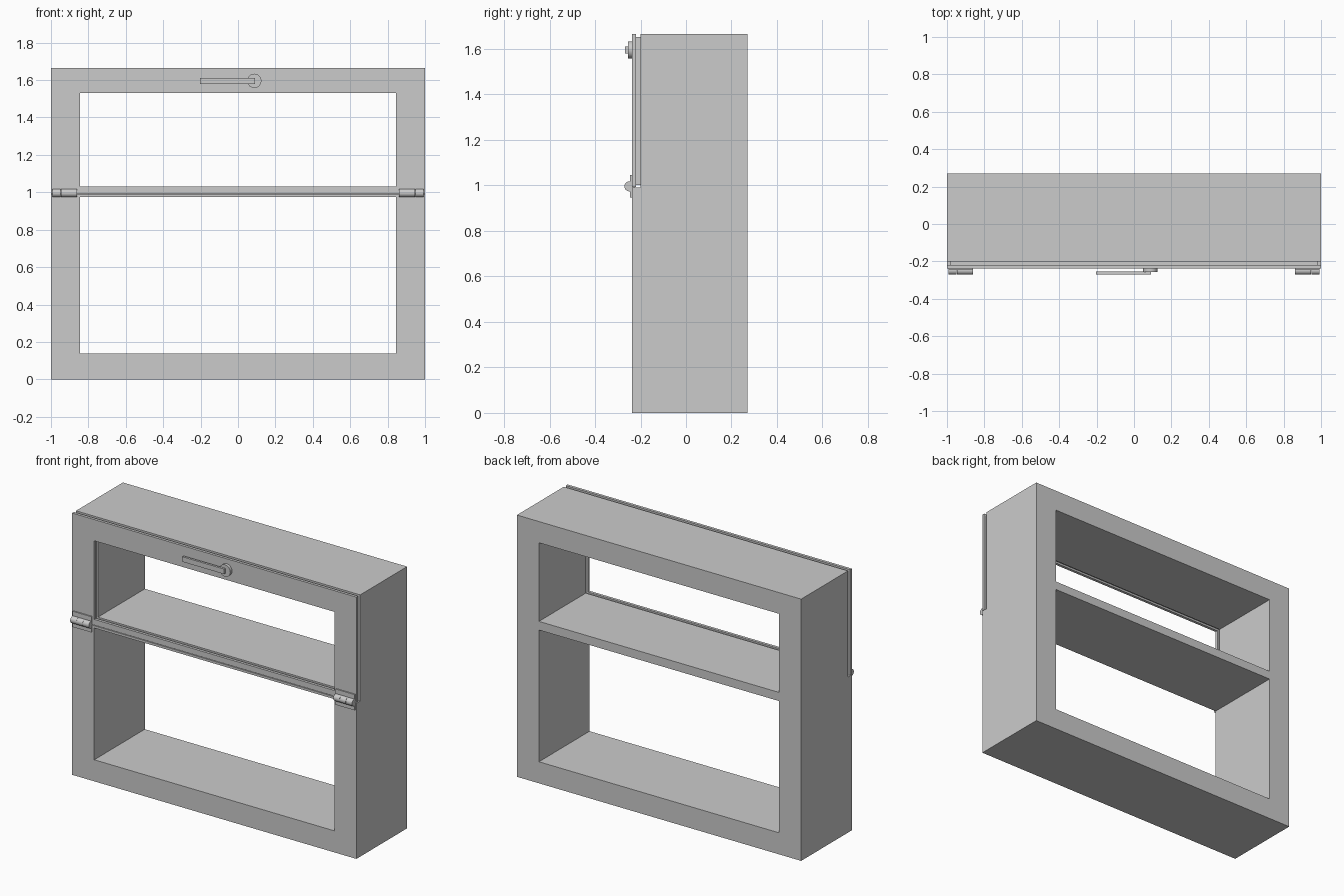
import bpy, bmesh, math
from mathutils import Matrix

if "Cube" in bpy.data.objects:
    bpy.data.objects.remove(bpy.data.objects["Cube"])

Y_FRONT, Y_SEAL, Y_BODY, Y_BACK = -0.238, -0.22, -0.20, 0.271


def add_object(name, bm):
    bmesh.ops.recalc_face_normals(bm, faces=bm.faces[:])
    mesh = bpy.data.meshes.new(name)
    bm.to_mesh(mesh)
    bm.free()
    ob = bpy.data.objects.new(name, mesh)
    bpy.context.collection.objects.link(ob)
    return ob


def panel(name, xs, zs, holes, y0, y1):
    """Grid panel in the xz plane with open cells, extruded along y."""
    bm = bmesh.new()
    v = [[bm.verts.new((x, y0, z)) for z in zs] for x in xs]
    for i in range(len(xs) - 1):
        for j in range(len(zs) - 1):
            if (i, j) not in holes:
                bm.faces.new((v[i][j], v[i + 1][j], v[i + 1][j + 1], v[i][j + 1]))
    ext = bmesh.ops.extrude_face_region(bm, geom=bm.faces[:], use_keep_orig=True)
    moved = [e for e in ext["geom"] if isinstance(e, bmesh.types.BMVert)]
    bmesh.ops.translate(bm, verts=moved, vec=(0, y1 - y0, 0))
    return add_object(name, bm)


def box(name, x, y, z):
    return panel(name, x, z, (), *y)


def cylinder(name, center, r, depth, axis, segments):
    bm = bmesh.new()
    rot = Matrix.Rotation(math.pi / 2, 4, 'Y' if axis == 'X' else 'X')
    bmesh.ops.create_cone(bm, cap_ends=True, segments=segments, radius1=r, radius2=r,
                          depth=depth, matrix=Matrix.Translation(center) @ rot)
    ob = add_object(name, bm)
    bpy.ops.object.select_all(action='DESELECT')
    ob.select_set(True)
    bpy.context.view_layer.objects.active = ob
    bpy.ops.object.shade_smooth_by_angle(angle=math.radians(40))
    return ob


# Main frame with two openings; the upper front is rebated for the sash
frame = panel("window_frame", (-1, -0.845, 0.845, 1), (0, 0.137, 0.975, 1.03, 1.53, 1.665),
              {(1, 1), (1, 3)}, Y_FRONT, Y_BACK)
cutter = box("rebate_cutter", (-1.1, 1.1), (-0.4, Y_BODY), (0.99, 1.8))
cutter.hide_render = True
mod = frame.modifiers.new("rebate", 'BOOLEAN')
mod.operation, mod.solver, mod.object = 'DIFFERENCE', 'EXACT', cutter
bpy.context.view_layer.objects.active = frame
bpy.ops.object.modifier_apply(modifier=mod.name)
bpy.data.objects.remove(cutter)

# Opening sash and the inset seal behind it
panel("sash", (-1, -0.845, 0.845, 1), (0.994, 1.03, 1.53, 1.665), {(1, 1)}, Y_FRONT, Y_SEAL)
panel("sash_seal", (-0.985, -0.857, 0.857, 0.985), (1.003, 1.02, 1.542, 1.652), {(1, 1)},
      Y_SEAL, Y_BODY)

# Hinges: two leaves and a three-part barrel on each side
for side, s in (("left", -1), ("right", 1)):
    x0, x1 = sorted((s * 0.86, s * 0.992))
    box(f"hinge_upper_leaf_{side}", (x0, x1), (-0.246, Y_FRONT), (1.0, 1.046))
    box(f"hinge_lower_leaf_{side}", (x0, x1), (-0.246, Y_FRONT), (0.946, 0.992))
    third = (x1 - x0) / 3
    for k in range(3):
        cylinder(f"hinge_barrel_{side}_{k}", (x0 + third * (k + 0.5), -0.249, 0.996),
                 0.022, third - 0.001, 'X', 24)

# Latch handle: round base and flat lever
cylinder("handle_base", (0.087, -0.247, 1.596), 0.038, 0.018, 'Y', 32)
cylinder("handle_neck", (0.075, -0.256, 1.596), 0.015, 0.008, 'Y', 24)
box("handle_lever", (-0.204, 0.09), (-0.269, -0.255), (1.58, 1.612))
